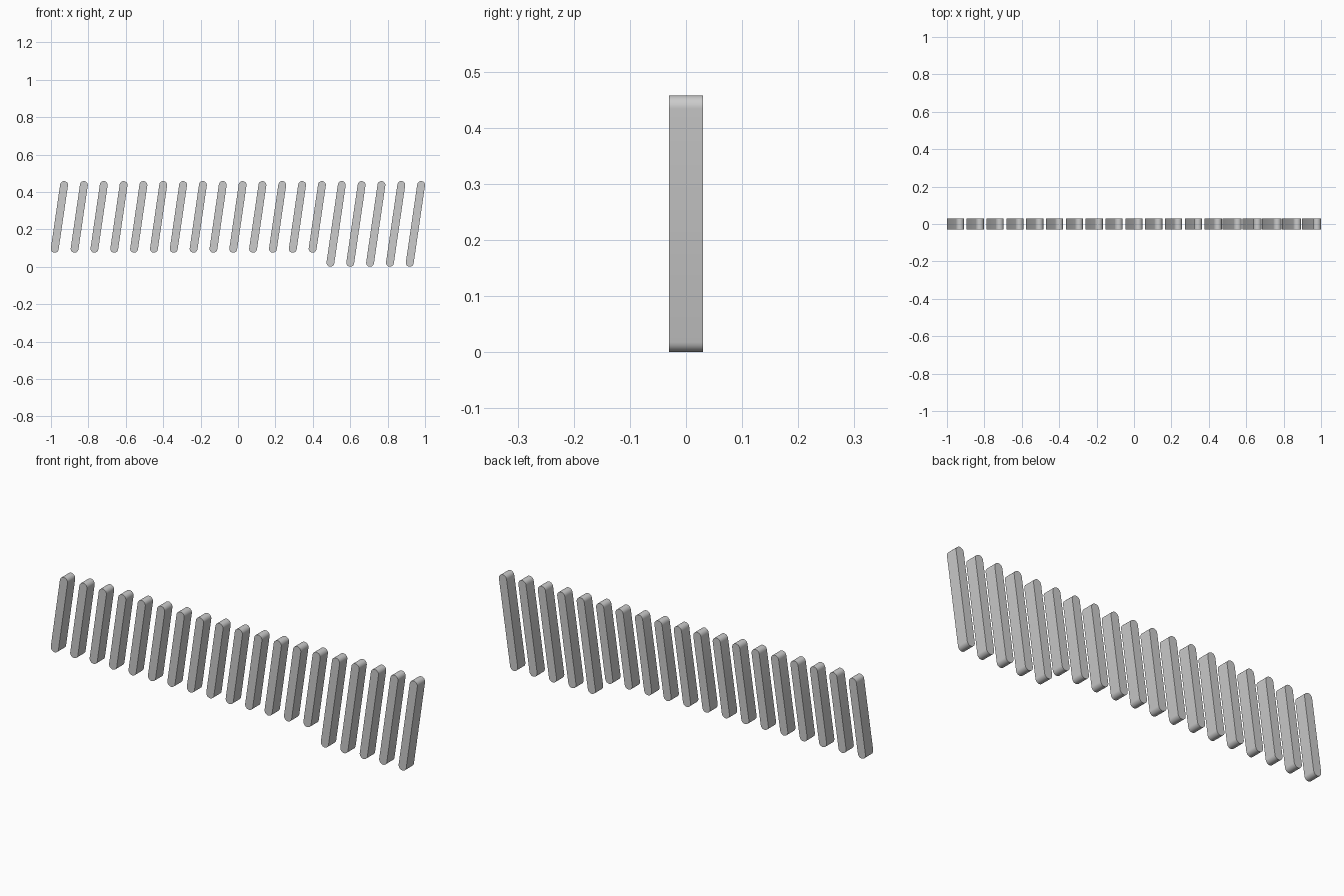
import bpy
import bmesh
from math import atan2, cos, sin, pi

cube = bpy.data.objects.get("Cube")
if cube:
    bpy.data.objects.remove(cube, do_unlink=True)

COUNT, LONG_COUNT = 19, 5
RADIUS, HALF_DEPTH = 0.021, 0.03
TOP_Z = 0.458 - RADIUS
FIRST_X, LAST_X = -0.93, 0.979
SLOPE = 0.146      # sideways lean per unit of height
STEPS = 12         # segments in each rounded end

grey = bpy.data.materials.new("plain grey")
grey.use_nodes = True
grey.diffuse_color = (0.6, 0.6, 0.6, 1)
grey.node_tree.nodes["Principled BSDF"].inputs["Base Color"].default_value = (0.6, 0.6, 0.6, 1)


def make_slat(name, top_x, bottom_z):
    """Leaning bar with rounded ends, extruded front to back."""
    bottom = (top_x - SLOPE * (TOP_Z - bottom_z), bottom_z)
    lean = atan2(SLOPE, 1)
    outline = []
    for (cx, cz), start in (((top_x, TOP_Z), 0), (bottom, pi)):
        for i in range(STEPS + 1):
            a = start - lean + pi * i / STEPS
            outline.append((cx + RADIUS * cos(a), cz + RADIUS * sin(a)))

    bm = bmesh.new()
    face = bm.faces.new([bm.verts.new((x, -HALF_DEPTH, z)) for x, z in outline])
    result = bmesh.ops.extrude_face_region(bm, geom=[face])
    back = [v for v in result["geom"] if isinstance(v, bmesh.types.BMVert)]
    bmesh.ops.translate(bm, verts=back, vec=(0, 2 * HALF_DEPTH, 0))
    bmesh.ops.recalc_face_normals(bm, faces=bm.faces)
    mesh = bpy.data.meshes.new(name)
    bm.to_mesh(mesh)
    bm.free()
    mesh.materials.append(grey)
    obj = bpy.data.objects.new(name, mesh)
    bpy.context.collection.objects.link(obj)
    return obj


# Row of slats, the last few reaching the ground
bpy.ops.object.select_all(action="DESELECT")
for n in range(COUNT):
    is_long = n >= COUNT - LONG_COUNT
    x = FIRST_X + (LAST_X - FIRST_X) * n / (COUNT - 1)
    kind = "long_slat" if is_long else "short_slat"
    slat = make_slat(f"{kind}_{n + 1}", x, RADIUS if is_long else 0.096)
    slat.select_set(True)
    bpy.context.view_layer.objects.active = slat

# Smooth rounded ends, sharp front and back rims
bpy.ops.object.shade_smooth_by_angle()
